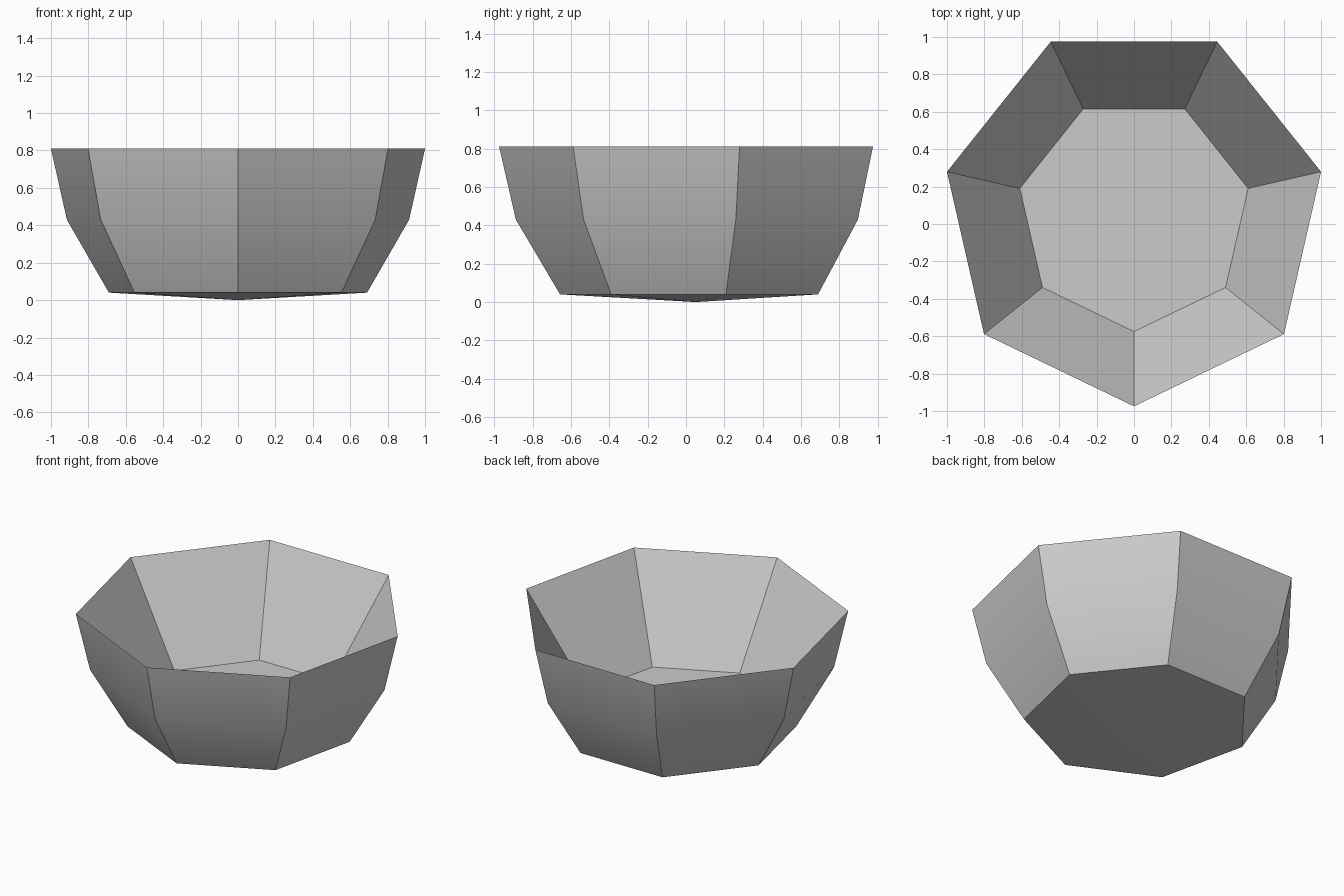
import bpy, bmesh, math

if "Cube" in bpy.data.objects:
    bpy.data.objects.remove(bpy.data.objects["Cube"])

SIDES = 7
CENTRE_Y = 0.051
# outer wall from base to rim, then straight down the inner wall: (radius, z)
PROFILE = [(0.708, 0.04), (0.9385, 0.43), (1.0257, 0.81), (0.626, 0.18)]

grey = bpy.data.materials.new("light grey")
grey.diffuse_color = (0.6, 0.6, 0.6, 1)
grey.use_nodes = True
grey.node_tree.nodes["Principled BSDF"].inputs["Base Color"].default_value = grey.diffuse_color

bm = bmesh.new()


def ring(radius, z):
    """Seven-sided ring with one corner pointing to the front."""
    angles = [-math.pi / 2 + i * math.tau / SIDES for i in range(SIDES)]
    return [bm.verts.new((radius * math.cos(a), CENTRE_Y + radius * math.sin(a), z))
            for a in angles]


rings = [ring(r, z) for r, z in PROFILE]

# walls
for low, high in zip(rings, rings[1:]):
    for i in range(SIDES):
        j = (i + 1) % SIDES
        bm.faces.new((low[i], low[j], high[j], high[i]))

# shallow pointed underside and flat inner floor
tip = bm.verts.new((0, CENTRE_Y, 0))
for i in range(SIDES):
    bm.faces.new((rings[0][(i + 1) % SIDES], rings[0][i], tip))
bm.faces.new(rings[-1])
bmesh.ops.recalc_face_normals(bm, faces=bm.faces)

mesh = bpy.data.meshes.new("bowl")
bm.to_mesh(mesh)
bm.free()
mesh.materials.append(grey)
bowl = bpy.data.objects.new("bowl", mesh)
bpy.context.collection.objects.link(bowl)

# soft vertical curve, crisp corners
bpy.context.view_layer.objects.active = bowl
bowl.select_set(True)
bpy.ops.object.shade_smooth_by_angle(angle=math.radians(30))
